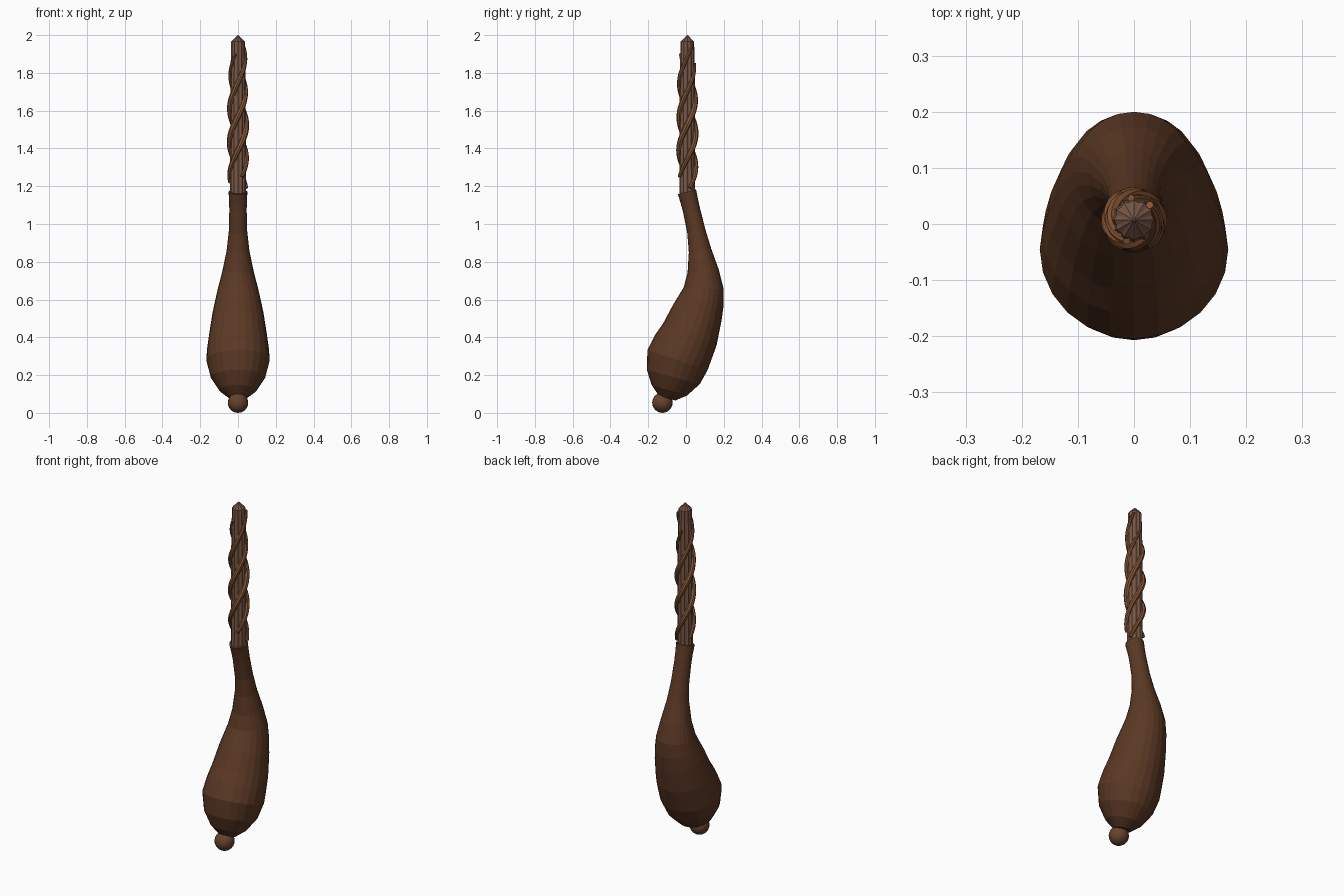
import bpy, bmesh, math
from mathutils import Vector

if "Cube" in bpy.data.objects:
    bpy.data.objects.remove(bpy.data.objects["Cube"])


def material(name, rgb):
    m = bpy.data.materials.new(name)
    m.diffuse_color = (*rgb, 1)
    m.use_nodes = True
    m.node_tree.nodes["Principled BSDF"].inputs["Base Color"].default_value = m.diffuse_color
    return m


DARK = material("dark brown wood", (0.105, 0.040, 0.018))
KNOB = material("mid brown wood", (0.135, 0.055, 0.026))
ROD = material("greyish brown wood", (0.19, 0.095, 0.062))
VINE = material("orange brown vine", (0.25, 0.095, 0.035))


def finish(bm, name, mat):
    bmesh.ops.recalc_face_normals(bm, faces=bm.faces)
    me = bpy.data.meshes.new(name)
    bm.to_mesh(me)
    bm.free()
    me.materials.append(mat)
    ob = bpy.data.objects.new(name, me)
    bpy.context.collection.objects.link(ob)
    return ob


def sweep(name, path, radii, sides, mat, flute=0.0):
    """Tube with rings square to the path; flute pulls in every other corner."""
    bm = bmesh.new()
    rings = []
    for i, p in enumerate(path):
        t = (path[min(i + 1, len(path) - 1)] - path[max(i - 1, 0)]).normalized()
        u = (Vector((1, 0, 0)) - t * t.x).normalized()
        v = t.cross(u)
        ring = []
        for k in range(sides):
            a = 2 * math.pi * k / sides
            r = radii[i] * (1 - flute * (k % 2))
            ring.append(bm.verts.new(p + (u * math.cos(a) + v * math.sin(a)) * r))
        rings.append(ring)
    for a, b in zip(rings, rings[1:]):
        for k in range(sides):
            j = (k + 1) % sides
            bm.faces.new((a[k], a[j], b[j], b[k]))
    bm.faces.new(rings[0])
    bm.faces.new(rings[-1])
    return finish(bm, name, mat)


# Curved bulb handle: y, z, radius
profile = [(-0.10, 0.078, 0.045), (-0.088, 0.12, 0.098), (-0.067, 0.19, 0.145),
           (-0.045, 0.28, 0.168), (-0.015, 0.345, 0.163), (0.02, 0.415, 0.153),
           (0.06, 0.53, 0.135), (0.083, 0.60, 0.120), (0.094, 0.66, 0.106),
           (0.091, 0.75, 0.083), (0.074, 0.86, 0.060), (0.055, 0.96, 0.049),
           (0.030, 1.07, 0.046), (0.018, 1.12, 0.047), (0.005, 1.17, 0.050)]
sweep("curved_handle", [Vector((0, y, z)) for y, z, r in profile],
      [r for y, z, r in profile], 24, DARK)

# Round knob at the foot
bm = bmesh.new()
bmesh.ops.create_uvsphere(bm, u_segments=20, v_segments=12, radius=0.054)
bmesh.ops.translate(bm, verts=bm.verts, vec=(0, -0.125, 0.054))
knob = finish(bm, "end_knob", KNOB)

# Fluted rod with a pointed tip
rod = [(1.14, 0.042), (1.5, 0.041), (1.80, 0.040), (1.965, 0.036), (2.0, 0.002)]
sweep("fluted_rod", [Vector((0, 0.007, z)) for z, r in rod],
      [r for z, r in rod], 24, ROD, 0.10)

# Vines twisting up the rod
STEPS = 36
for s in range(3):
    path, radii = [], []
    for i in range(STEPS + 1):
        f = i / STEPS
        z = 1.19 + 0.03 * s + f * (0.66 + 0.02 * s)
        a = 2 * math.pi * (s / 3 + (z - 1.19) / 0.54) + 0.3
        d = 0.046 - 0.007 * f
        path.append(Vector((d * math.cos(a), 0.007 + d * math.sin(a), z)))
        radii.append(0.006 + 0.010 * math.sin(math.pi * min(1, f * 0.85 + 0.12)))
    sweep(f"twisted_vine_{s + 1}", path, radii, 8, VINE)

# Soften only the knob
bpy.context.view_layer.objects.active = knob
knob.select_set(True)
bpy.ops.object.shade_smooth_by_angle(angle=math.radians(30))
